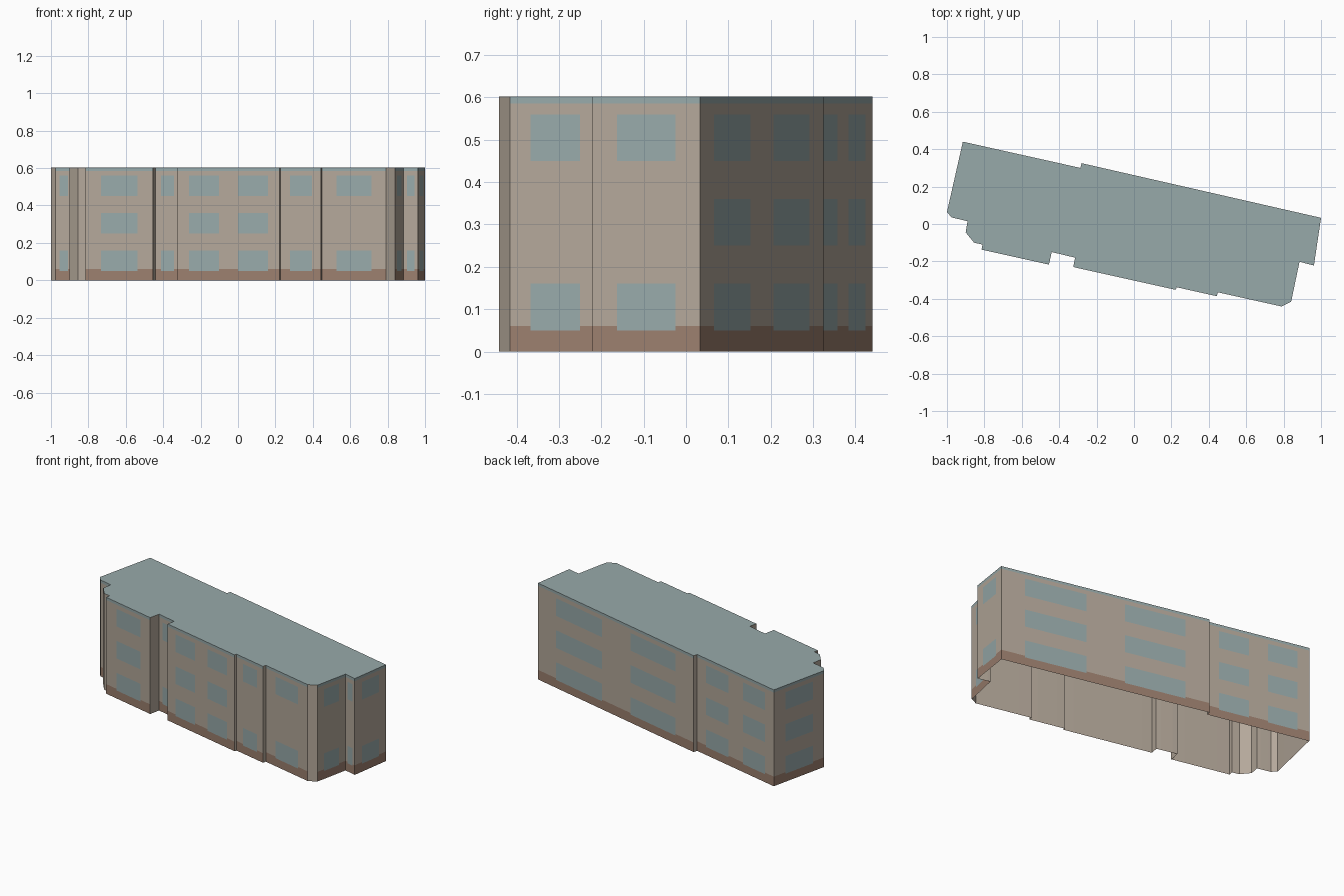
import bpy
import bmesh
from mathutils import Vector

if "Cube" in bpy.data.objects:
    bpy.data.objects.remove(bpy.data.objects["Cube"], do_unlink=True)


def make_material(name, colour):
    mat = bpy.data.materials.new(name)
    mat.use_nodes = True
    mat.diffuse_color = (*colour, 1)
    mat.node_tree.nodes["Principled BSDF"].inputs["Base Color"].default_value = (*colour, 1)
    return mat


wall_tan = make_material("wall tan", (0.455, 0.39, 0.322))
base_brown = make_material("base brown", (0.33, 0.212, 0.157))
glass_grey = make_material("roof and window grey", (0.313, 0.40, 0.402))
TAN, BROWN, GREY = range(3)

# Footprint outline, counter-clockwise seen from above
footprint = [Vector(p) for p in (
    # left end and chamfered bay
    (-0.915, 0.44), (-1, 0.064), (-0.975, 0.035), (-0.89, 0.015),
    (-0.9, -0.045), (-0.855, -0.1), (-0.81, -0.11), (-0.815, -0.137),
    # stepped front
    (-0.455, -0.217), (-0.44, -0.15), (-0.315, -0.18), (-0.325, -0.23),
    (0.223, -0.352), (0.228, -0.338), (0.443, -0.386), (0.448, -0.365),
    # right end
    (0.79, -0.441), (0.84, -0.416), (0.885, -0.202), (0.962, -0.222),
    # stepped back
    (1, 0.033), (-0.28, 0.325), (-0.287, 0.3),
)]
HEIGHT = 0.602
BASE_TOP = 0.06
TRIM_BOTTOM = 0.585
STOREYS = [(0.05, 0.16), (0.25, 0.36), (0.45, 0.56)]
LEVELS = sorted({0, BASE_TOP, TRIM_BOTTOM, HEIGHT, *(z for span in STOREYS for z in span)})
# Window spans as fractions of the wall length
ONE_WINDOW = [(0.23, 0.775)]
TWO_WINDOWS = [(0.115, 0.41), (0.595, 0.885)]


def finish(name, bm, materials):
    mesh = bpy.data.meshes.new(name)
    bm.to_mesh(mesh)
    bm.free()
    for mat in materials:
        mesh.materials.append(mat)
    obj = bpy.data.objects.new(name, mesh)
    bpy.context.collection.objects.link(obj)
    return obj


def inside(value, spans):
    return any(low < value < high for low, high in spans)


def add_wall(bm, a, b):
    """One wall cut into a grid; each cell is coloured by where it lies."""
    length = (b - a).length
    plain = length < 0.075
    columns = [] if plain else TWO_WINDOWS if length > 0.5 else ONE_WINDOW
    rows = STOREYS if length > 0.36 else STOREYS[::2]
    us = sorted({0, 1, *(u for span in columns for u in span)})
    grid = [[bm.verts.new((*a.lerp(b, u), z)) for u in us] for z in LEVELS]
    for j in range(len(LEVELS) - 1):
        z = (LEVELS[j] + LEVELS[j + 1]) / 2
        for i in range(len(us) - 1):
            u = (us[i] + us[i + 1]) / 2
            face = bm.faces.new((grid[j][i], grid[j][i + 1],
                                 grid[j + 1][i + 1], grid[j + 1][i]))
            if plain:
                face.material_index = TAN
            elif z > TRIM_BOTTOM or (inside(u, columns) and inside(z, rows)):
                face.material_index = GREY
            else:
                face.material_index = BROWN if z < BASE_TOP else TAN


# Outer walls with windows, base band and roof trim
bm = bmesh.new()
for k, corner in enumerate(footprint):
    add_wall(bm, corner, footprint[(k + 1) % len(footprint)])
bmesh.ops.remove_doubles(bm, verts=bm.verts, dist=0.0001)
walls = finish("outer_walls", bm, [wall_tan, base_brown, glass_grey])

# Thin plain lining: the offset brings every inner face back to the tan slot
lining = walls.modifiers.new("inner_lining", "SOLIDIFY")
lining.thickness = 0.003
lining.offset = -1
lining.use_rim = False
lining.material_offset = -GREY

# Flat roof; the building is open underneath
bm = bmesh.new()
roof_face = bm.faces.new([bm.verts.new((*p, HEIGHT)) for p in footprint])
roof_face.normal_update()
bmesh.ops.triangulate(bm, faces=[roof_face])
finish("flat_roof", bm, [glass_grey])
